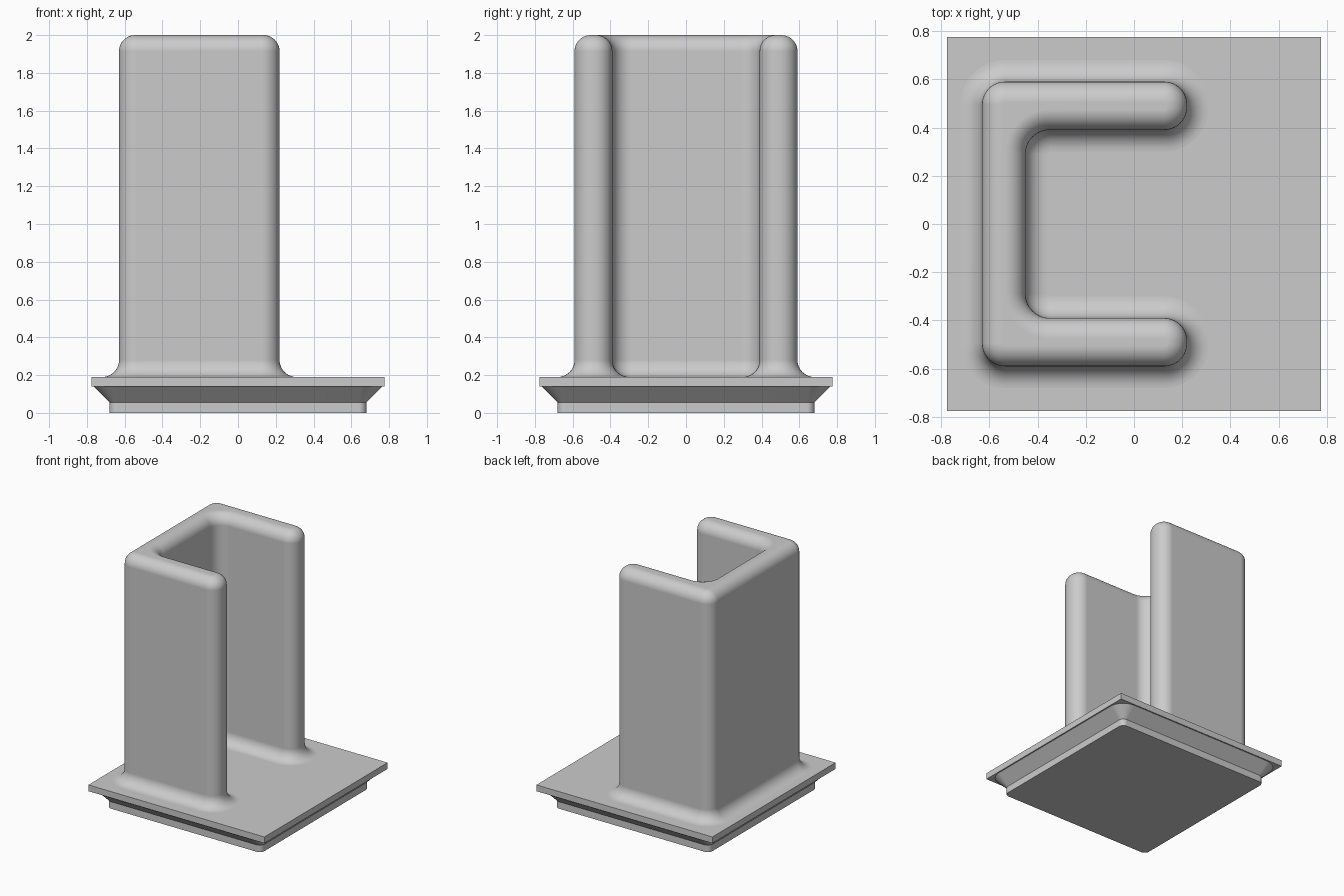
import bpy, bmesh, math

if "Cube" in bpy.data.objects:
    bpy.data.objects.remove(bpy.data.objects["Cube"])

STEPS = 10  # segments per rounded corner

grey = bpy.data.materials.new("plain grey")
grey.diffuse_color = (0.6, 0.6, 0.6, 1)
grey.use_nodes = True
grey.node_tree.nodes["Principled BSDF"].inputs["Base Color"].default_value = grey.diffuse_color


def outline(corners, offset):
    """Rounded outline grown by offset; corners are (x, y, radius, start, sweep) in degrees."""
    pts = []
    for x, y, r, start, sweep in corners:
        rad = r + offset if sweep > 0 else r - offset
        for i in range(STEPS + 1):
            a = math.radians(start + sweep * i / STEPS)
            pts.append((x + rad * math.cos(a), y + rad * math.sin(a)))
    return pts


def loft(name, corners, levels):
    """Skin the outline through (offset, z) levels and cap both ends."""
    bm = bmesh.new()
    rings = [[bm.verts.new((x, y, z)) for x, y in outline(corners, d)] for d, z in levels]
    n = len(rings[0])
    for low, high in zip(rings, rings[1:]):
        for i in range(n):
            j = (i + 1) % n
            bm.faces.new((low[i], low[j], high[j], high[i]))
    bm.faces.new(rings[0][::-1])
    bm.faces.new(rings[-1])
    mesh = bpy.data.meshes.new(name)
    bm.to_mesh(mesh)
    bm.free()
    mesh.materials.append(grey)
    ob = bpy.data.objects.new(name, mesh)
    bpy.context.collection.objects.link(ob)
    bpy.ops.object.select_all(action='DESELECT')
    ob.select_set(True)
    bpy.context.view_layer.objects.active = ob
    bpy.ops.object.shade_smooth_by_angle(angle=math.radians(30))
    ob.modifiers.new("even shading", 'WEIGHTED_NORMAL').keep_sharp = True
    return ob


# Square foot with rounded corners, flaring out under the plate
c, r = 0.64, 0.04
square = [(-c, -c, r, 180, 90), (c, -c, r, 270, 90), (c, c, r, 0, 90), (-c, c, r, 90, 90)]
loft("foot", square, [(0, 0), (0, 0.055), (0.085, 0.14)])

# Sharp-edged base plate
bpy.ops.mesh.primitive_cube_add(size=1, location=(0, 0, 0.165))
plate = bpy.context.object
plate.name = "base_plate"
plate.scale = (1.55, 1.55, 0.05)
plate.data.materials.append(grey)

# C-shaped wall: bottom fillet, straight sides, rounded rim
r = 0.095
channel = [
    (-0.535, -0.495, r, 180, 90), (0.125, -0.495, r, 270, 90), (0.125, -0.485, r, 0, 90),
    (-0.35, -0.29, 0.1, 270, -90), (-0.35, 0.29, 0.1, 180, -90),
    (0.125, 0.485, r, 270, 90), (0.125, 0.495, r, 0, 90), (-0.535, 0.495, r, 90, 90),
]
FILLET, RIM = 0.09, 0.085
angles = [math.pi / 2 * i / STEPS for i in range(STEPS + 1)]
levels = [(FILLET, 0.17)]
levels += [(FILLET * (1 - math.sin(a)), 0.19 + FILLET * (1 - math.cos(a))) for a in angles]
levels += [(-RIM * (1 - math.cos(a)), 2 - RIM + RIM * math.sin(a)) for a in angles]
loft("channel_wall", channel, levels)
